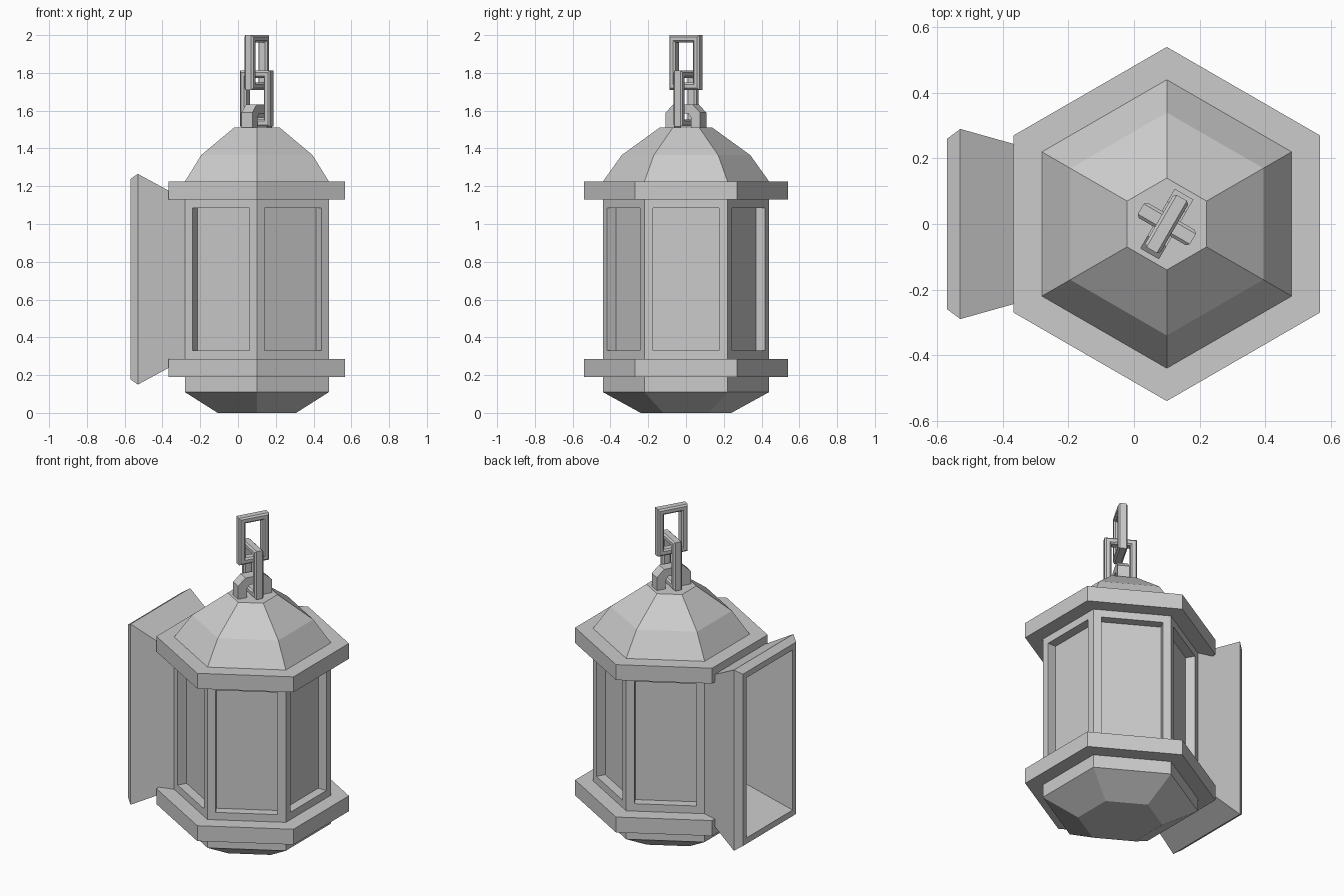
import bpy, bmesh
from math import sin, cos, radians
from mathutils import Vector, Matrix

if "Cube" in bpy.data.objects:
    bpy.data.objects.remove(bpy.data.objects["Cube"])

CX = 0.1  # lantern axis


def finish(name, bm):
    bmesh.ops.recalc_face_normals(bm, faces=bm.faces)
    me = bpy.data.meshes.new(name)
    bm.to_mesh(me)
    bm.free()
    ob = bpy.data.objects.new(name, me)
    bpy.context.collection.objects.link(ob)
    return ob


def loft(rings, loop=False, cap_start=False, cap_end=False):
    """Skin a list of equal-length point rings."""
    bm = bmesh.new()
    vs = [[bm.verts.new(p) for p in r] for r in rings]
    n = len(vs[0])
    pairs = list(zip(vs, vs[1:])) + ([(vs[-1], vs[0])] if loop else [])
    for a, b in pairs:
        for i in range(n):
            j = (i + 1) % n
            bm.faces.new((a[i], a[j], b[j], b[i]))
    if cap_start:
        bm.faces.new(vs[0][::-1])
    if cap_end:
        bm.faces.new(vs[-1])
    bm.normal_update()
    return bm


# Hexagonal body: base, flanges, walls and roof from one profile
profile = [(.24, 0), (.44, .11), (.44, .19), (.54, .19), (.54, .285), (.44, .285),
           (.44, 1.13), (.54, 1.13), (.54, 1.225), (.44, 1.225), (.34, 1.365), (.14, 1.51)]
rings = [[(CX + r * cos(radians(30 + 60 * k)), r * sin(radians(30 + 60 * k)), z)
          for k in range(6)] for r, z in profile]
bm = loft(rings, cap_start=True, cap_end=True)
bmesh.ops.recalc_face_normals(bm, faces=bm.faces)
walls = [f for f in bm.faces if abs(f.calc_center_median().z - .7075) < .01]
side = min(walls, key=lambda f: f.calc_center_median().x)
panels = [f for f in walls if f is not side]
# Recessed wall panels
bmesh.ops.inset_individual(bm, faces=panels, thickness=.065, depth=0)
bmesh.ops.inset_individual(bm, faces=panels, thickness=0, depth=-.055)
# Open the wall where the flared hood begins
bmesh.ops.delete(bm, geom=[side], context='FACES')
finish("lantern_body", bm)

# Flared window hood on the -x wall: outside, rim, then funnel to the recessed panel
hood = [(-.281, .22, .285, 1.13), (-.53, .29, .15, 1.265), (-.57, .26, .178, 1.238),
        (-.57, .225, .215, 1.202), (-.226, .155, .35, 1.065)]
rings = [[(x, -y, a), (x, y, a), (x, y, b), (x, -y, b)] for x, y, a, b in hood]
finish("window_hood", loft(rings, cap_end=True))


# Chain links: chamfered bar swept round a rectangle
def link(name, z0, z1, angle, hw=.092, bar=.038, t=.027, c=.009):
    sec = [(c, -t), (bar - c, -t), (bar, -t + c), (bar, t - c),
           (bar - c, t), (c, t), (0, t - c), (0, -t + c)]
    zc, hh = (z0 + z1) / 2, (z1 - z0) / 2
    rings = [[(sx * (hw - r), a, sz * (hh - r)) for r, a in sec]
             for sx, sz in ((1, 1), (-1, 1), (-1, -1), (1, -1))]
    ob = finish(name, loft(rings, loop=True))
    ob.matrix_world = Matrix.Translation((CX, 0, zc)) @ Matrix.Rotation(radians(angle), 4, 'Z')


link("upper_chain_link", 1.71, 2.0, 60)
link("lower_chain_link", 1.515, 1.812, -30)

# Roof eyelet: arch that the lower link passes through
half = [((.105, 1.5), (.05, 1.5)), ((.105, 1.59), (.05, 1.565)), ((.06, 1.632), (.032, 1.585))]
arch = half + [((-o[0], o[1]), (-i[0], i[1])) for o, i in reversed(half)]
t = .033
rings = [[(o[0], -t, o[1]), (o[0], t, o[1]), (i[0], t, i[1]), (i[0], -t, i[1])] for o, i in arch]
eye = finish("roof_eyelet", loft(rings, cap_start=True, cap_end=True))
eye.matrix_world = Matrix.Translation((CX, 0, 0)) @ Matrix.Rotation(radians(60), 4, 'Z')
